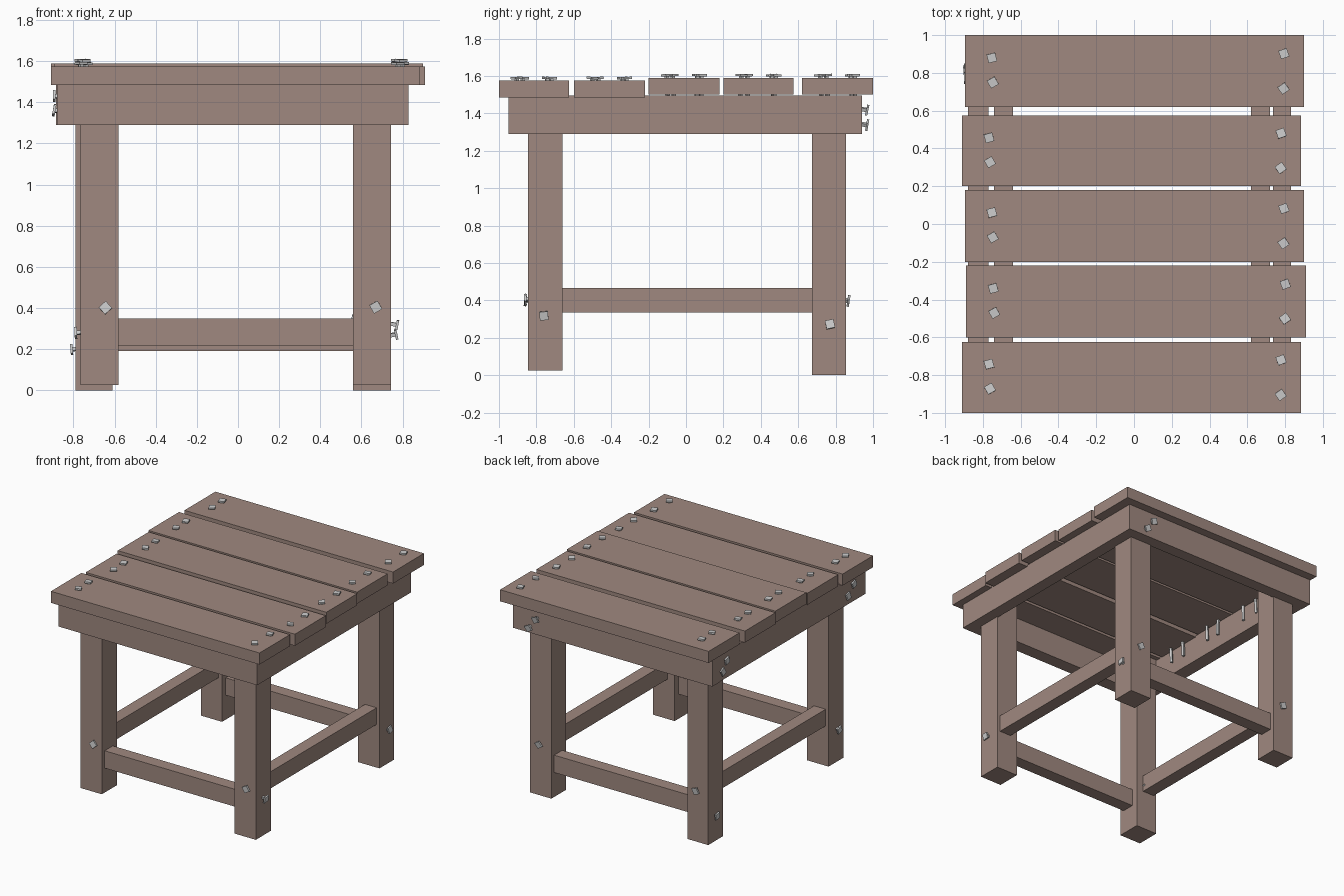
import bpy, bmesh, math, random
from mathutils import Matrix, Vector

if "Cube" in bpy.data.objects:
    bpy.data.objects.remove(bpy.data.objects["Cube"])

random.seed(4)
wood = bpy.data.materials.new("wood")
wood.diffuse_color = (0.35, 0.25, 0.215, 1)
wood.use_nodes = True
wood.node_tree.nodes["Principled BSDF"].inputs["Base Color"].default_value = wood.diffuse_color


def finish(name, bm, mat=None):
    mesh = bpy.data.meshes.new(name)
    bm.to_mesh(mesh)
    bm.free()
    ob = bpy.data.objects.new(name, mesh)
    bpy.context.collection.objects.link(ob)
    if mat:
        mesh.materials.append(mat)
    return ob


def add_box(bm, lo, hi):
    lo, hi = Vector(lo), Vector(hi)
    m = Matrix.Translation((lo + hi) / 2) @ Matrix.Diagonal((*(hi - lo), 1))
    bmesh.ops.create_cube(bm, size=1, matrix=m)


def board(name, x, y, z):
    bm = bmesh.new()
    add_box(bm, (x[0], y[0], z[0]), (x[1], y[1], z[1]))
    return finish(name, bm, wood)


def nail(name, pos, normal, spin=30, tilt=8):
    # square head on a thin square shaft, pushed in along the normal
    bm = bmesh.new()
    add_box(bm, (-0.023, -0.023, 0.008), (0.023, 0.023, 0.02))
    add_box(bm, (-0.009, -0.009, -0.21), (0.009, 0.009, 0.01))
    ob = finish(name, bm)
    rot = Vector(normal).to_track_quat('Z', 'Y').to_matrix().to_4x4()
    lean = Matrix.Rotation(math.radians(random.uniform(-tilt, tilt)), 4, 'X')
    ob.matrix_world = (Matrix.Translation(pos) @ rot @ lean
                       @ Matrix.Rotation(math.radians(spin), 4, 'Z'))
    return ob


# top planks, each with four nails
planks = [(-0.895, 0.90, 0.62, 1.0, 1.50), (-0.91, 0.885, 0.20, 0.575, 1.50),
          (-0.895, 0.90, -0.20, 0.18, 1.50), (-0.89, 0.91, -0.60, -0.22, 1.485),
          (-0.91, 0.885, -1.0, -0.625, 1.485)]
for i, (x0, x1, y0, y1, z) in enumerate(planks):
    board(f"top_plank_{i+1}", (x0, x1), (y0, y1), (z, z + 0.09))
    cx, cy = (x0 + x1) / 2, (y0 + y1) / 2
    for j, (dx, dy) in enumerate([(-0.755, 0.07), (-0.75, -0.06),
                                  (0.791, 0.092), (0.789, -0.092)]):
        nail(f"plank_nail_{i+1}_{j+1}", (cx + dx, cy + dy, z + 0.09), (0, 0, 1),
             spin=(15, 30, 20, 35)[j], tilt=5)

# apron frame
board("front_apron", (-0.88, 0.83), (-0.95, -0.845), (1.29, 1.49))
board("back_apron", (-0.885, 0.83), (0.845, 0.94), (1.29, 1.495))
board("left_apron", (-0.88, -0.77), (-0.845, 0.845), (1.29, 1.495))
board("right_apron", (0.735, 0.83), (-0.845, 0.845), (1.29, 1.495))

# legs
board("front_left_leg", (-0.765, -0.58), (-0.845, -0.66), (0.025, 1.485))
board("front_right_leg", (0.56, 0.745), (-0.845, -0.66), (0.025, 1.485))
board("back_left_leg", (-0.79, -0.61), (0.675, 0.855), (0, 1.495))
board("back_right_leg", (0.56, 0.745), (0.675, 0.855), (0, 1.495))

# stretchers
board("front_stretcher", (-0.585, 0.565), (-0.81, -0.71), (0.215, 0.35))
board("back_stretcher", (-0.615, 0.565), (0.72, 0.82), (0.19, 0.325))
board("left_stretcher", (-0.74, -0.64), (-0.665, 0.68), (0.335, 0.465))
board("right_stretcher", (0.62, 0.72), (-0.665, 0.68), (0.335, 0.465))

# nails in legs and aprons: position, outward direction, spin
side_nails = [
    ((-0.645, -0.845, 0.40), (0, -1, 0), 42), ((0.67, -0.845, 0.405), (0, -1, 0), 30),
    ((-0.69, 0.855, 0.40), (0, 1, 0), 20), ((0.66, 0.855, 0.40), (0, 1, 0), 35),
    ((0.76, -0.76, 0.32), (1, 0, 0), 5), ((0.755, 0.77, 0.27), (1, 0, 0), 12),
    ((-0.775, -0.76, 0.28), (-1, 0, 0), 20), ((-0.795, 0.77, 0.20), (-1, 0, 0), 10),
    ((-0.88, 0.77, 1.43), (-1, 0, 0), 15), ((-0.88, 0.82, 1.36), (-1, 0, 0), 25),
    ((-0.88, -0.79, 1.43), (-1, 0, 0), 20), ((-0.88, -0.72, 1.36), (-1, 0, 0), 10),
    ((0.62, 0.955, 1.42), (0, 1, 0), 20), ((0.68, 0.955, 1.34), (0, 1, 0), 30),
]
for i, (pos, normal, spin) in enumerate(side_nails):
    nail(f"frame_nail_{i+1}", pos, normal, spin, tilt=14)
